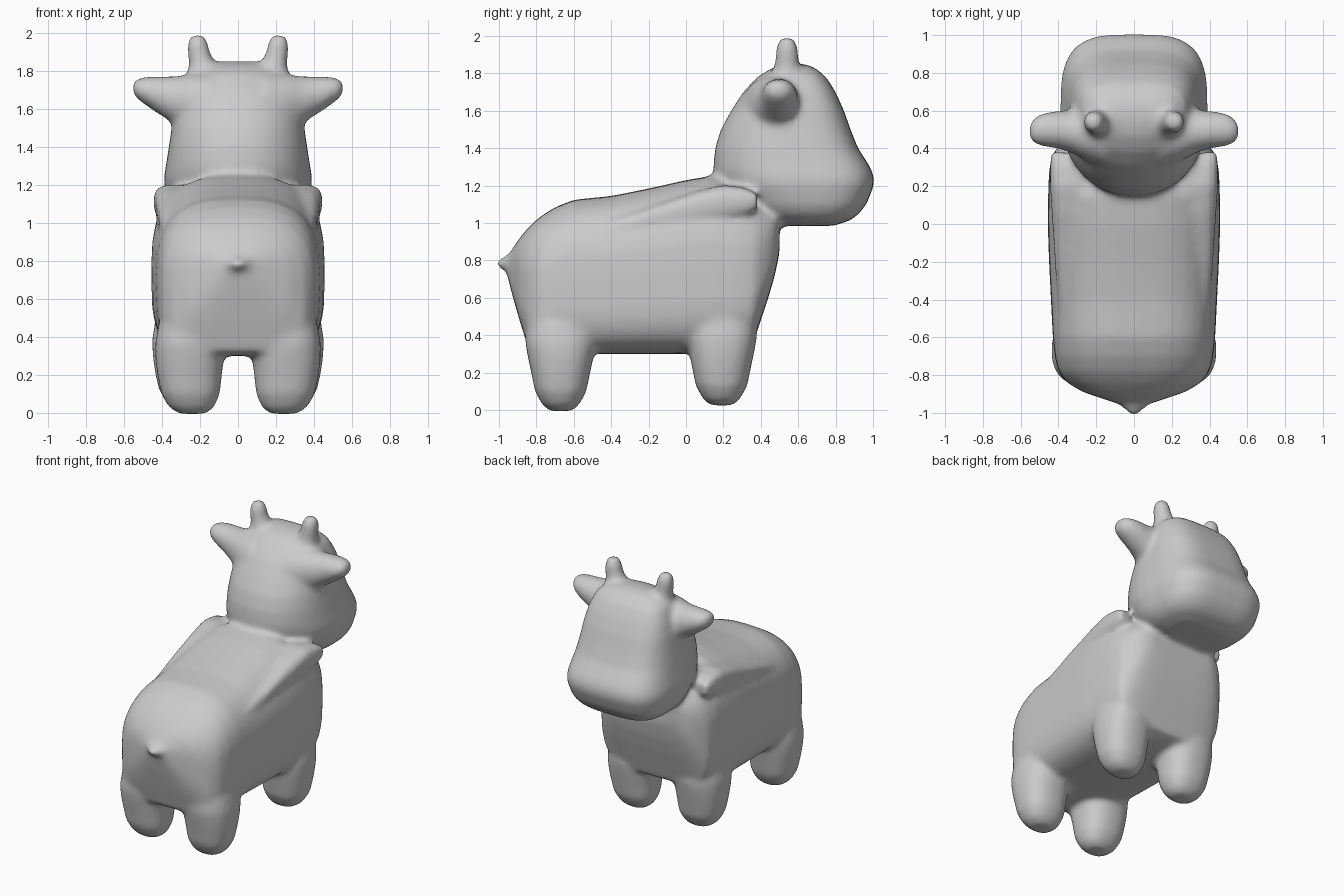
import bpy, bmesh, math

if "Cube" in bpy.data.objects:
    bpy.data.objects.remove(bpy.data.objects["Cube"])

N = 36


def power(c, e):
    return math.copysign(abs(c) ** (2 / e), c)


def loft(name, axis, rings, e_lo=2, e_hi=2):
    """Closed skin through rounded-box rings: (t, u_lo, u_hi, v_lo, v_hi)."""
    bm = bmesh.new()
    loops = []
    for t, u0, u1, v0, v1 in rings:
        loop = []
        for i in range(N):
            a = 2 * math.pi * i / N
            e = e_hi if math.sin(a) > 0 else e_lo
            u = (u0 + u1) / 2 + (u1 - u0) / 2 * power(math.cos(a), e)
            v = (v0 + v1) / 2 + (v1 - v0) / 2 * power(math.sin(a), e)
            co = {'X': (t, u, v), 'Y': (u, t, v), 'Z': (u, v, t)}[axis]
            loop.append(bm.verts.new(co))
        loops.append(loop)
    for a, b in zip(loops, loops[1:]):
        for i in range(N):
            j = (i + 1) % N
            bm.faces.new((a[i], a[j], b[j], b[i]))
    bm.faces.new(loops[0])
    bm.faces.new(loops[-1])
    bmesh.ops.recalc_face_normals(bm, faces=bm.faces)
    me = bpy.data.meshes.new(name)
    bm.to_mesh(me)
    bm.free()
    ob = bpy.data.objects.new(name, me)
    bpy.context.collection.objects.link(ob)
    return ob


def span(c, r):
    return c - r, c + r


parts = []

# Barrel body, from tail root to chest: (y, half width, bottom, top)
body = [(-.96, .06, .74, .81), (-.93, .15, .62, .86), (-.89, .27, .48, .92),
        (-.84, .355, .32, .98), (-.78, .40, .30, 1.035), (-.7, .42, .30, 1.085),
        (-.6, .43, .30, 1.125), (-.4, .44, .30, 1.145), (-.2, .45, .30, 1.185),
        (0, .457, .30, 1.23), (.15, .455, .31, 1.255), (.28, .45, .33, 1.22),
        (.36, .435, .36, 1.18), (.4, .41, .48, 1.15), (.44, .375, .60, 1.12),
        (.475, .33, .72, 1.1), (.5, .26, .84, 1.06)]
parts.append(loft("body", 'Y', [(y, -w, w, a, b) for y, w, a, b in body], 4, 2.7))

# Head with broad muzzle: (z, half width, back, front)
head = [(.985, .2, .5, .79), (1.015, .29, .4, .88), (1.05, .335, .33, .925),
        (1.1, .365, .27, .965), (1.2, .39, .18, 1.005), (1.25, .39, .155, 1.005),
        (1.3, .38, .145, .985), (1.4, .365, .155, .92), (1.5, .35, .185, .88),
        (1.6, .335, .24, .845), (1.7, .31, .305, .80), (1.78, .275, .38, .75),
        (1.83, .21, .46, .69), (1.852, .12, .54, .63)]
parts.append(loft("head", 'Z', [(z, -w, w, a, b) for z, w, a, b in head], 2.15, 3.4))

# Tail stub
parts.append(loft("tail", 'Y', [(-1.01, *span(0, .02), *span(.782, .02)),
                                (-.97, *span(0, .065), *span(.785, .035)),
                                (-.87, *span(0, .17), *span(.78, .11))]))

# Limb rings; leg: (z, x centre, x radius, y radius)
leg = [(-.005, .24, .07, .06), (.03, .245, .12, .1), (.1, .25, .155, .138),
       (.2, .255, .17, .158), (.28, .255, .18, .175), (.36, .255, .182, .19),
       (.46, .245, .175, .185), (.62, .22, .15, .13), (.75, .2, .1, .08)]
# Ear: (x, y, z, y radius, z radius)
ear = [(.14, .46, 1.6, .17, .19), (.26, .475, 1.63, .135, .155),
       (.33, .49, 1.645, .115, .128), (.4, .498, 1.668, .1, .106),
       (.47, .5, 1.69, .092, .082), (.52, .495, 1.705, .075, .06),
       (.555, .49, 1.712, .04, .035)]
# Horn: (z, x, radius)
horn = [(1.72, .175, .12), (1.8, .18, .085), (1.84, .19, .07), (1.89, .205, .062),
        (1.95, .214, .056), (1.98, .212, .042), (1.995, .21, .022)]
# Fold: (y, inner x, outer x, bottom, top)
fold = [(-.45, .16, .4, .9, 1.0), (-.2, .16, .42, .95, 1.085),
        (.05, .16, .435, .98, 1.17), (.2, .18, .445, 1.0, 1.205),
        (.31, .25, .445, 1.03, 1.19), (.38, .36, .44, 1.07, 1.16)]

for s, side in ((-1, "left"), (1, "right")):
    # Stubby legs; front pair stands slightly higher and wider apart
    for nm, dx, cy, lift in (("front_leg", .015, .19, .03), ("rear_leg", 0, -.67, 0)):
        parts.append(loft(f"{nm}_{side}", 'Z',
                          [(z + lift, *span(s * (x + dx), rx), *span(cy, ry))
                           for z, x, rx, ry in leg], 2.4, 2.4))
    # Ears
    parts.append(loft(f"ear_{side}", 'X', [(s * x, *span(y, ry), *span(z, rz))
                                           for x, y, z, ry, rz in ear]))
    # Horns
    parts.append(loft(f"horn_{side}", 'Z', [(z, *span(s * x, r), *span(.54, r))
                                            for z, x, r in horn]))
    # Shoulder folds
    parts.append(loft(f"shoulder_fold_{side}", 'Y',
                      [(y, *span(s * (a + b) / 2, (b - a) / 2), c, d)
                       for y, a, b, c, d in fold], 2.5, 3.5))

# Fuse everything into one soft skin
bpy.ops.object.select_all(action='DESELECT')
for p in parts:
    p.select_set(True)
cow = parts[0]
bpy.context.view_layer.objects.active = cow
bpy.ops.object.join()
cow.name = "cow_body"
rm = cow.modifiers.new("fuse", 'REMESH')
rm.mode = 'VOXEL'
rm.voxel_size = .018
sm = cow.modifiers.new("soften", 'SMOOTH')
sm.factor = .5
sm.iterations = 12
for m in ("fuse", "soften"):
    bpy.ops.object.modifier_apply(modifier=m)
cow.data.polygons.foreach_set("use_smooth", [True] * len(cow.data.polygons))
cow.data.update()
